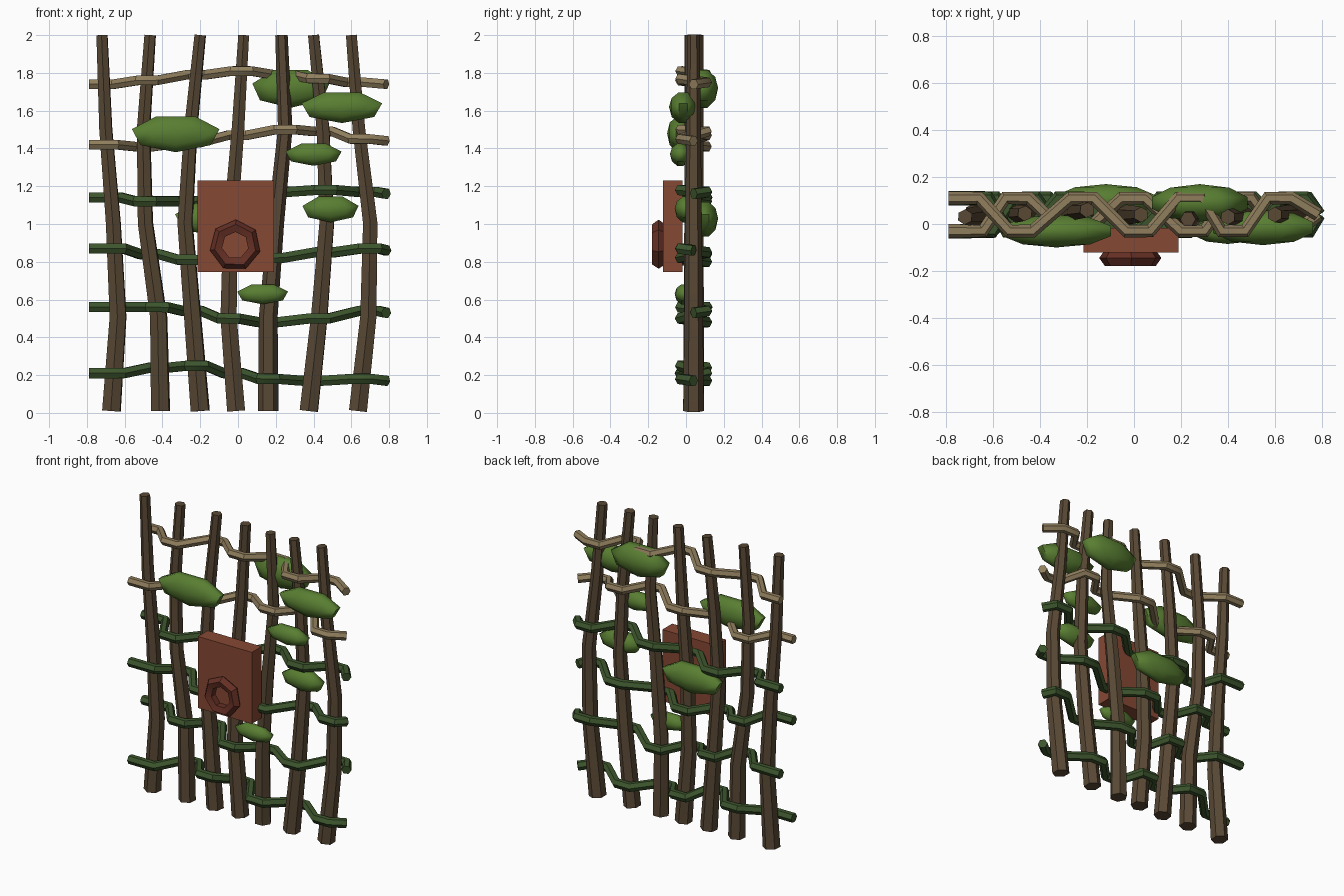
import bpy
import math
from mathutils import Vector

if "Cube" in bpy.data.objects:
    bpy.data.objects.remove(bpy.data.objects["Cube"], do_unlink=True)


def make_material(name, rgb):
    mat = bpy.data.materials.new(name)
    mat.use_nodes = True
    color = (*rgb, 1)
    mat.diffuse_color = color
    mat.node_tree.nodes["Principled BSDF"].inputs["Base Color"].default_value = color
    return mat


bark = make_material("dark bark", (.1, .066, .035))
straw = make_material("dry straw", (.28, .21, .11))
vine_green = make_material("vine green", (.046, .092, .026))
leaf_green = make_material("leaf green", (.1, .21, .032))
brick = make_material("brick red", (.24, .065, .034))
dark_red = make_material("dark red", (.13, .029, .018))


def finish(obj, name, mat, angle=40):
    obj.name = name
    obj.data.materials.clear()
    obj.data.materials.append(mat)
    bpy.ops.object.shade_smooth_by_angle(angle=math.radians(angle))


def tube(name, points, radii, mat):
    """Six-sided tube along a polyline, turned into a mesh."""
    curve = bpy.data.curves.new(name, "CURVE")
    curve.dimensions = "3D"
    curve.bevel_depth = 1
    curve.bevel_resolution = 1
    curve.use_fill_caps = True
    spline = curve.splines.new("POLY")
    spline.points.add(len(points) - 1)
    for p, co, r in zip(spline.points, points, radii):
        p.co = (*co, 1)
        p.radius = r
    obj = bpy.data.objects.new(name, curve)
    bpy.context.collection.objects.link(obj)
    bpy.ops.object.select_all(action="DESELECT")
    obj.select_set(True)
    bpy.context.view_layer.objects.active = obj
    bpy.ops.object.convert(target="MESH")
    finish(bpy.context.object, name, mat)


MID = .04       # depth of the stake row
WEAVE = .07     # how far the vines pass in front or behind

# Stakes: x at five even heights, then depth of the top
stakes = [
    ((-.67, -.635, -.66, -.70, -.72), .03),
    ((-.41, -.42, -.49, -.50, -.465), .045),
    ((-.20, -.24, -.28, -.25, -.20), .06),
    ((-.01, -.05, -.04, 0, .03), .04),
    ((.16, .16, .20, .25, .23), .02),
    ((.375, .43, .47, .45, .40), .03),
    ((.635, .69, .70, .64, .60), .04),
]
for i, (xs, top_y) in enumerate(stakes):
    path, radii = [], []
    for k, x in enumerate(xs):
        t = k / 4
        path.append((x, MID + (top_y - MID) * t, .01 + 1.99 * t))
        radii.append(.055 - .022 * t)
    tube(f"stake_{i + 1}", path, radii, bark)


def stake_x(xs, z):
    k = min(int(z * 2), 3)
    t = z * 2 - k
    return xs[k] * (1 - t) + xs[k + 1] * t


# Woven vines: height at each stake, passing alternately front and back
vines = [
    (.21, .24, .25, .21, .18, .17, .18),
    (.56, .56, .54, .50, .48, .50, .54),
    (.87, .84, .81, .80, .82, .85, .87),
    (1.14, 1.12, 1.12, 1.14, 1.17, 1.18, 1.17),
    (1.42, 1.41, 1.43, 1.47, 1.50, 1.49, 1.45),
    (1.74, 1.76, 1.79, 1.81, 1.79, 1.77, 1.75),
]
for row, heights in enumerate(vines):
    path = []
    for i, z in enumerate(heights):
        side = -1 if (row + i) % 2 == 0 else 1
        y = MID + side * WEAVE
        x = stake_x(stakes[i][0], z)
        if i == 0:
            path.append((-.79, y, z))
        path += [(x - .05, y, z), (x + .05, y, z)]
    path.append((.785, MID, heights[-1] - .01))
    dry = row > 3
    tube(f"{'dry' if dry else 'green'}_vine_{row + 1}", path,
         [.029 if dry else .031] * len(path), straw if dry else vine_green)

# Leaf clumps: centre and half sizes
leaves = [
    ((-.33, -.03, 1.48), (.25, .07, .105)),
    ((.28, .09, 1.72), (.22, .08, .11)),
    ((.55, -.015, 1.62), (.23, .075, .09)),
    ((.40, -.03, 1.37), (.16, .055, .065)),
    ((.49, 0, 1.08), (.16, .06, .075)),
    ((-.12, .10, 1.03), (.23, .07, .10)),
    ((.13, -.01, .63), (.145, .05, .058)),
]
for i, (centre, half) in enumerate(leaves):
    bpy.ops.mesh.primitive_uv_sphere_add(segments=7, ring_count=5, radius=1)
    clump = bpy.context.object
    for v in clump.data.vertices:
        # poles point front and back
        x, y, z = v.co
        v.co = Vector((x * half[0], z * half[1], -y * half[2])) + Vector(centre)
    finish(clump, f"leaf_clump_{i + 1}", leaf_green, 60)

# Lock plate on the front
bpy.ops.mesh.primitive_cube_add(size=1, location=(-.013, -.07, .988))
plate = bpy.context.object
plate.scale = (.405, .105, .485)
bpy.ops.object.transform_apply(location=False, rotation=False, scale=True)
finish(plate, "front_plate", brick, 30)

# Ring on the plate
bpy.ops.mesh.primitive_torus_add(
    major_segments=7, minor_segments=5, major_radius=.1, minor_radius=.036,
    location=(-.015, -.145, .887), rotation=(math.pi / 2, .25, 0))
finish(bpy.context.object, "front_ring", dark_red, 30)
